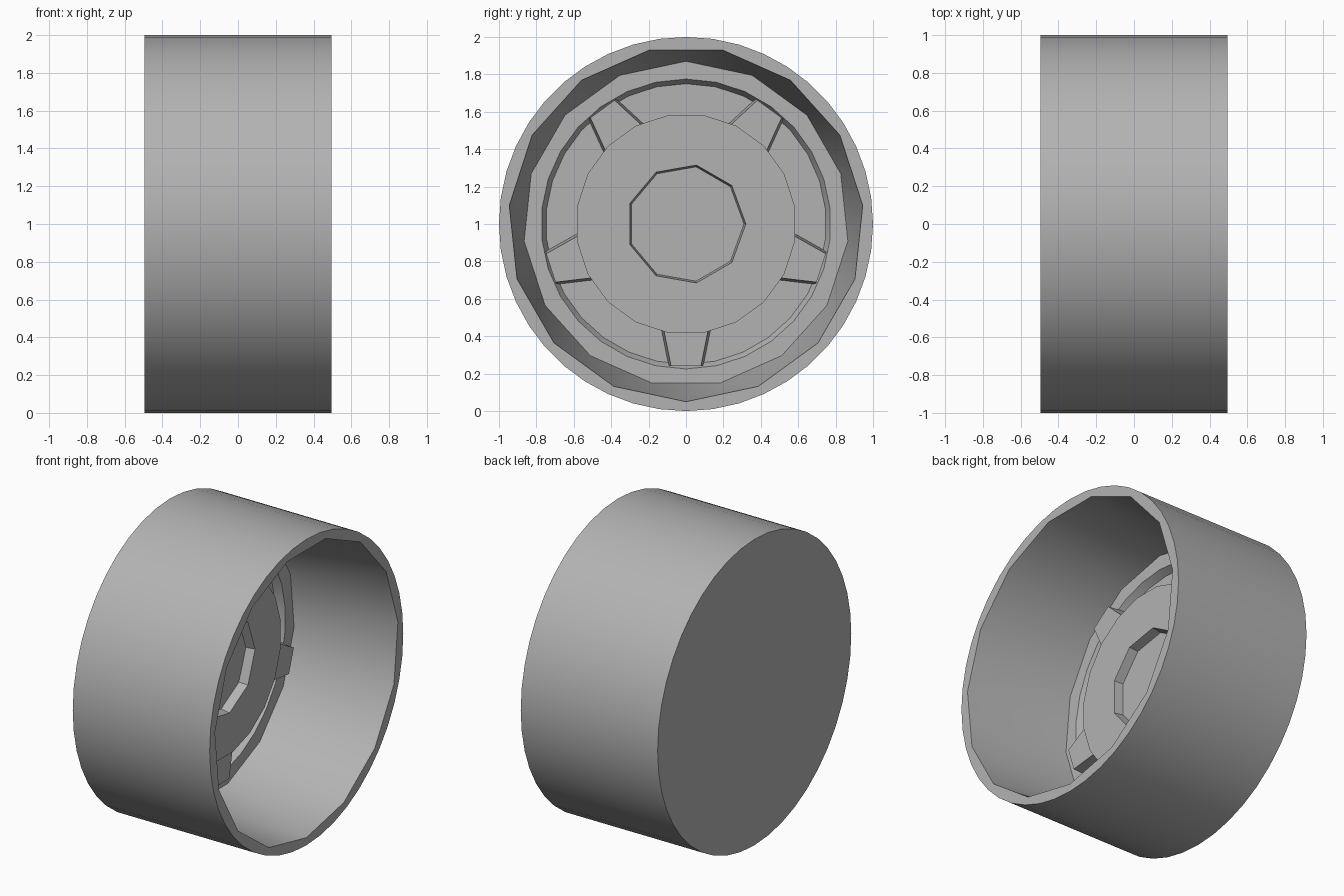
import bpy, bmesh
from math import sin, cos, pi, radians

cube = bpy.data.objects.get("Cube")
if cube:
    bpy.data.objects.remove(cube, do_unlink=True)

grey = bpy.data.materials.new("grey")
grey.use_nodes = True
grey.diffuse_color = (0.45, 0.45, 0.45, 1)
grey.node_tree.nodes["Principled BSDF"].inputs["Base Color"].default_value = (0.45, 0.45, 0.45, 1)


def finish(name, bm, smooth):
    bmesh.ops.recalc_face_normals(bm, faces=bm.faces)
    mesh = bpy.data.meshes.new(name)
    bm.to_mesh(mesh)
    bm.free()
    mesh.materials.append(grey)
    obj = bpy.data.objects.new(name, mesh)
    bpy.context.collection.objects.link(obj)
    if smooth:
        bpy.ops.object.select_all(action="DESELECT")
        obj.select_set(True)
        bpy.context.view_layer.objects.active = obj
        bpy.ops.object.shade_smooth_by_angle(angle=radians(30))


def zip_rings(bm, a, turn_a, b, turn_b):
    """Join two rings by angle: quads where corners align, triangles elsewhere."""
    na, nb = len(a), len(b)
    i = j = 0
    while i < na or j < nb:
        gap = (i + 1 + turn_a) / na - (j + 1 + turn_b) / nb
        a0, a1, b0, b1 = a[i % na], a[(i + 1) % na], b[j % nb], b[(j + 1) % nb]
        if abs(gap) < 1e-6 and i < na and j < nb:
            bm.faces.new((a0, a1, b1, b0))
            i, j = i + 1, j + 1
        elif j == nb or (gap < 0 and i < na):
            bm.faces.new((a0, a1, b0))
            i += 1
        else:
            bm.faces.new((a0, b1, b0))
            j += 1


def lathe(name, rings):
    """Loft polygons (x, radius, sides, turn in sides) along x and cap both ends."""
    bm = bmesh.new()
    loops = []
    for x, r, n, turn in rings:
        angles = [2 * pi * (i + turn) / n for i in range(n)]
        loops.append([bm.verts.new((x, r * sin(t), 1 + r * cos(t))) for t in angles])
    bm.faces.new(loops[0])
    bm.faces.new(loops[-1])
    for k in range(len(rings) - 1):
        zip_rings(bm, loops[k], rings[k][3], loops[k + 1], rings[k + 1][3])
    finish(name, bm, True)


# Drum: closed back, tapering bore, stepped ledge and recessed wheel floor
lathe("wheel_drum", [
    (-0.495, 1.0, 44, 0), (0.495, 1.0, 44, 0), (0.495, 0.95, 15, 0.5),
    (-0.2, 0.87, 15, 0), (-0.2, 0.775, 30, 0), (-0.25, 0.75, 30, 0)])

# Raised centre disc with a nine-sided recess
lathe("centre_disc", [
    (-0.3, 0.59, 20, 0.5), (-0.1, 0.59, 20, 0.5),
    (-0.1, 0.32, 9, 0.25), (-0.16, 0.31, 9, 0.25)])

# Five tapering spokes between the disc and the ledge
for k in range(5):
    a = pi + 2 * pi * k / 5
    bm = bmesh.new()
    layers = []
    for x, grow in ((-0.28, 0.015), (-0.12, 0)):
        layers.append([bm.verts.new((x, r * sin(a) + s * cos(a), 1 + r * cos(a) - s * sin(a)))
                       for r, s in ((0.56, -0.12 - grow), (0.76, -0.08 - grow),
                                    (0.76, 0.08 + grow), (0.56, 0.12 + grow))])
    low, high = layers
    bm.faces.new(low)
    bm.faces.new(high)
    for i in range(4):
        j = (i + 1) % 4
        bm.faces.new((low[i], low[j], high[j], high[i]))
    finish(f"spoke_{k + 1}", bm, False)
